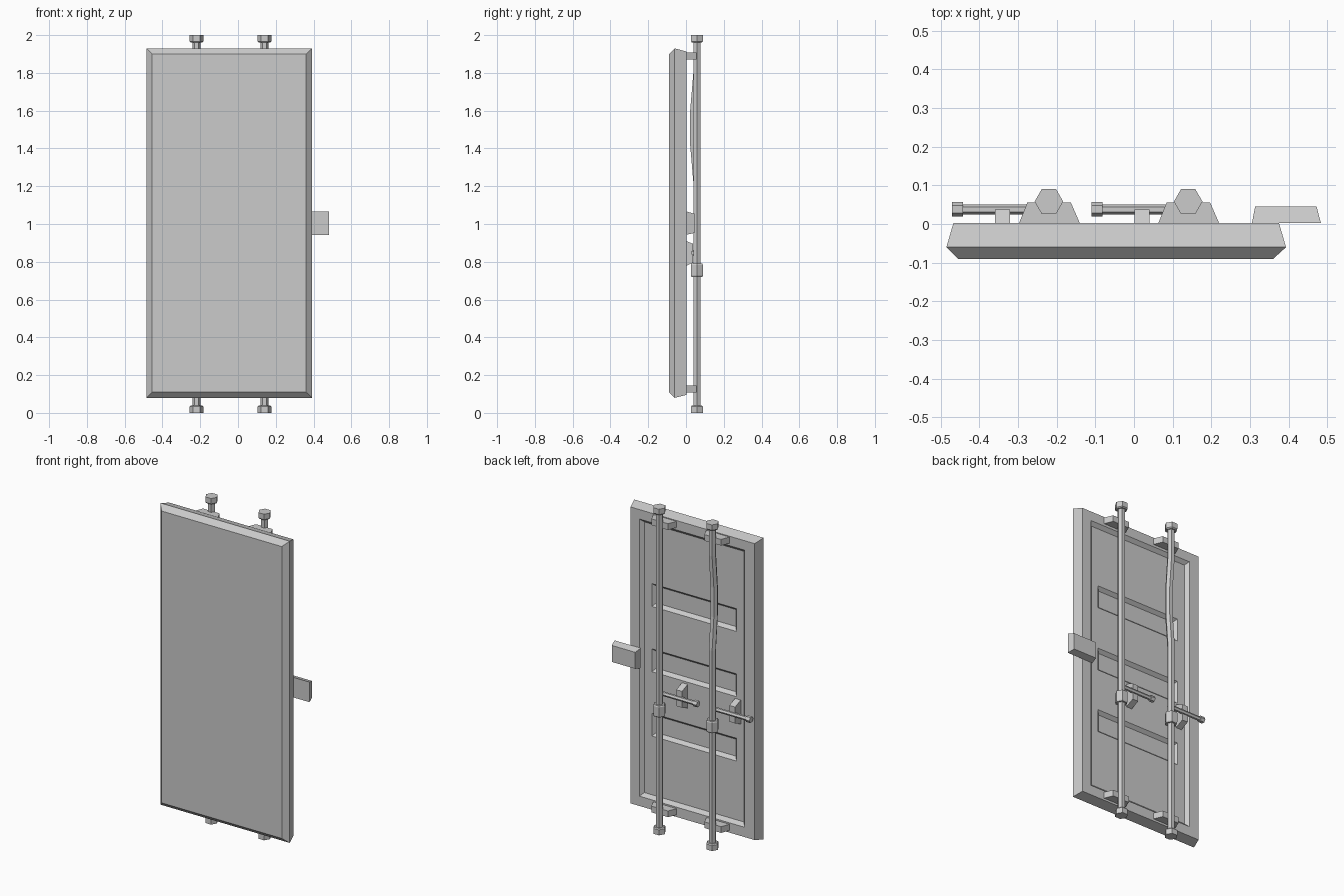
import bpy, bmesh
from math import cos, sin, pi

if "Cube" in bpy.data.objects:
    bpy.data.objects.remove(bpy.data.objects["Cube"])


def finish(name, bm):
    bmesh.ops.remove_doubles(bm, verts=bm.verts, dist=1e-5)
    me = bpy.data.meshes.new(name)
    bm.to_mesh(me)
    bm.free()
    ob = bpy.data.objects.new(name, me)
    bpy.context.collection.objects.link(ob)
    return ob


def rings(bm, rects, cap_start=False, cap_end=True):
    """Bridge rectangles (x0, x1, z0, z1, y), ordered front to back."""
    loops = []
    for x0, x1, z0, z1, y in rects:
        loops.append([bm.verts.new((x, y, z)) for x, z in
                      ((x0, z0), (x0, z1), (x1, z1), (x1, z0))])
    for a, b in zip(loops, loops[1:]):
        for i in range(4):
            j = (i + 1) % 4
            bm.faces.new((a[i], a[j], b[j], b[i]))
    if cap_start:
        bm.faces.new(loops[0][::-1])
    if cap_end:
        bm.faces.new(loops[-1])


def block(name, *rects):
    bm = bmesh.new()
    rings(bm, rects, True, True)
    bmesh.ops.recalc_face_normals(bm, faces=bm.faces)
    return finish(name, bm)


def hex_lathe(name, profile, place):
    """Six-sided turned part; place(u, v, t) maps section and length to space."""
    bm = bmesh.new()
    loops = [[bm.verts.new(place(r * cos(k * pi / 3), r * sin(k * pi / 3), t))
              for k in range(6)] for r, t in profile]
    for a, b in zip(loops, loops[1:]):
        for i in range(6):
            j = (i + 1) % 6
            bm.faces.new((a[i], a[j], b[j], b[i]))
    bm.faces.new(loops[0])
    bm.faces.new(loops[-1])
    bmesh.ops.recalc_face_normals(bm, faces=bm.faces)
    return finish(name, bm)


# Door slab: bevelled front, tapered sides, recessed back with three slots
FLOOR = -0.018
rx0, rx1, rz0, rz1 = -0.38, 0.295, 0.175, 1.835
sx0, sx1 = -0.33, 0.245
slots = [(0.535, 0.675), (0.93, 1.07), (1.33, 1.47)]
bm = bmesh.new()
rings(bm, [(-0.455, 0.36, 0.11, 1.90, -0.09),
           (-0.485, 0.393, 0.08, 1.93, -0.06),
           (-0.467, 0.375, 0.095, 1.913, 0.002),
           (-0.40, 0.315, 0.155, 1.855, 0.002),
           (rx0, rx1, rz0, rz1, FLOOR)], True, False)
xs = [rx0, sx0, sx1, rx1]
zs = [rz0] + [z for s in slots for z in s] + [rz1]
for i in range(3):
    for k in range(len(zs) - 1):
        r = (xs[i], xs[i + 1], zs[k], zs[k + 1])
        if i == 1 and k % 2 == 1:
            d = 0.018
            rings(bm, [r + (FLOOR,),
                       (r[0] + d, r[1] - d, r[2] + d, r[3] - d, FLOOR - 0.02)])
        else:
            rings(bm, [r + (FLOOR,)])
finish("door_slab", bm)

# Side latch tab
block("latch_tab", (0.305, 0.483, 0.943, 1.066, 0.003),
      (0.313, 0.472, 0.953, 1.054, 0.045))

# Locking rod profile: end caps and middle collar
half = [(0.037, 0.0), (0.037, 0.033), (0.031, 0.039), (0.022, 0.039)]
collar = [(0.022, 0.72), (0.033, 0.72), (0.037, 0.727),
          (0.037, 0.784), (0.033, 0.791), (0.022, 0.791)]
bends = [(0.022, z) for z in (1.22, 1.42, 1.6, 1.8)]
rod = half + collar + bends + [(r, 2.0 - z) for r, z in reversed(half)]
handle = [(0.013, 0.0), (0.013, 0.222), (0.019, 0.222), (0.019, 0.25)]

for side, x, bend in (("left", -0.22, 0.017), ("right", 0.14, 0.0)):
    # One rod is slightly dented toward the door
    hex_lathe("locking_rod_" + side, rod, lambda u, v, t: (
        x + u, 0.058 + v - (bend if 1.3 < t < 1.7 else 0), t))
    # Lever handle
    hex_lathe("handle_" + side, handle,
              lambda u, v, t: (x - t, 0.038 + u, 0.847 + v))
    # Handle catch
    block("handle_catch_" + side, (x - 0.139, x - 0.1, 0.77, 0.917, FLOOR),
          (x - 0.139, x - 0.1, 0.795, 0.895, 0.037))
    # Rod guides at top and bottom
    for pos, z in (("bottom", 0.108), ("top", 1.87)):
        block(f"rod_guide_{pos}_{side}",
              (x - 0.078, x + 0.081, z, z + 0.038, 0.0),
              (x - 0.056, x + 0.057, z, z + 0.038, 0.055))
